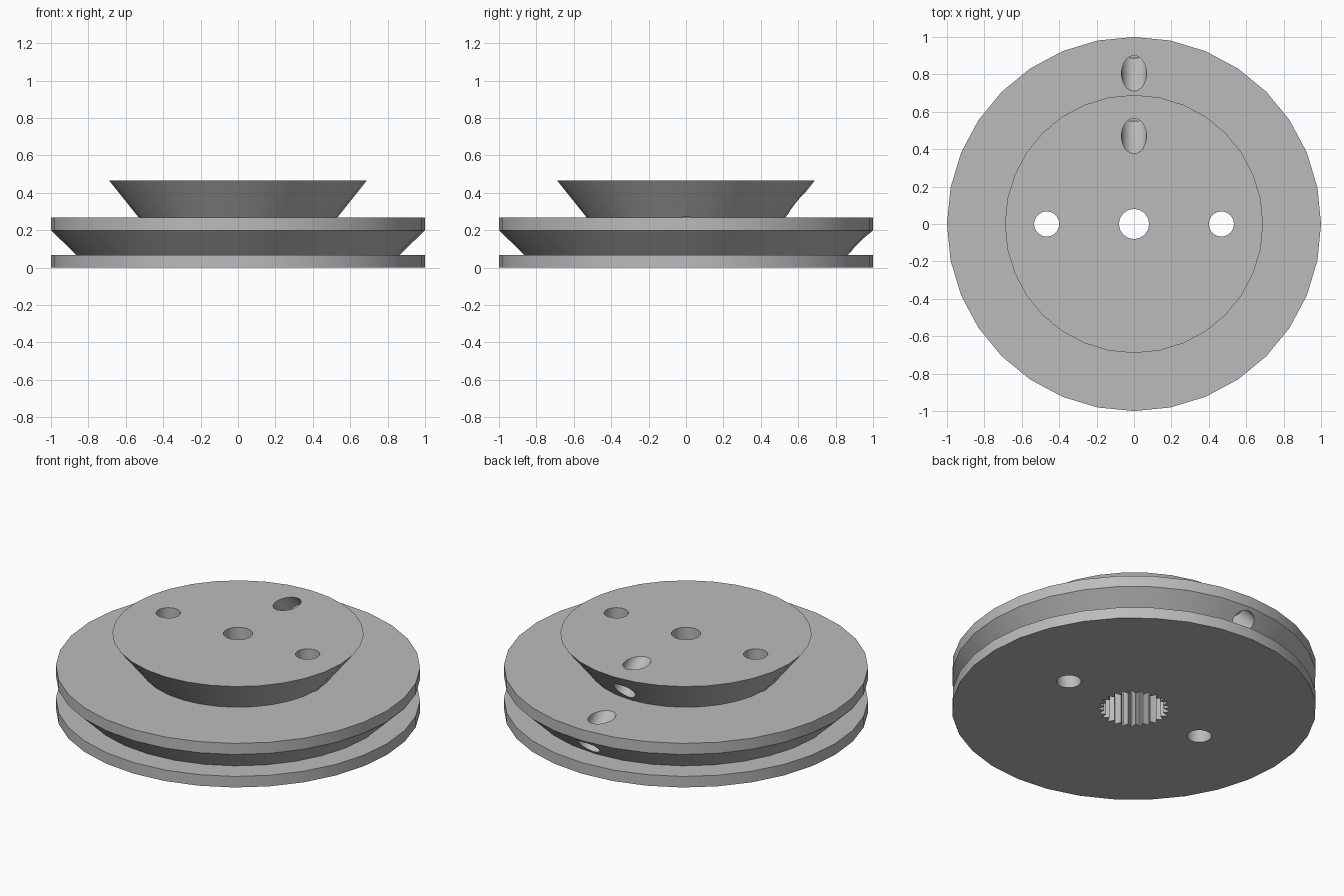
import bpy
import bmesh
from math import cos, sin, pi, radians
from mathutils import Matrix, Vector

cube = bpy.data.objects.get("Cube")
if cube:
    bpy.data.objects.remove(cube, do_unlink=True)

SIDES = 32

grey = bpy.data.materials.new("plain_grey")
grey.use_nodes = True
colour = (0.5, 0.5, 0.5, 1)
grey.diffuse_color = colour
grey.node_tree.nodes["Principled BSDF"].inputs["Base Color"].default_value = colour


def make_object(name, bm):
    bmesh.ops.recalc_face_normals(bm, faces=bm.faces)
    mesh = bpy.data.meshes.new(name)
    bm.to_mesh(mesh)
    bm.free()
    mesh.materials.append(grey)
    obj = bpy.data.objects.new(name, mesh)
    bpy.context.collection.objects.link(obj)
    return obj


def lathe(name, profile):
    """Stack of rings (radius, height), capped at both ends."""
    bm = bmesh.new()
    rings = [[bm.verts.new((r * cos(2 * pi * i / SIDES), r * sin(2 * pi * i / SIDES), z))
              for i in range(SIDES)] for r, z in profile]
    for low, high in zip(rings, rings[1:]):
        for i in range(SIDES):
            j = (i + 1) % SIDES
            bm.faces.new((low[i], low[j], high[j], high[i]))
    bm.faces.new(rings[0])
    bm.faces.new(rings[-1])
    return make_object(name, bm)


def rod(name, start, end, radius):
    """Round cutter between two points."""
    start, end = Vector(start), Vector(end)
    axis = end - start
    turn = axis.to_track_quat('Z', 'Y').to_matrix().to_4x4()
    bm = bmesh.new()
    bmesh.ops.create_cone(bm, cap_ends=True, segments=SIDES, radius1=radius, radius2=radius,
                          depth=axis.length,
                          matrix=Matrix.Translation((start + end) / 2) @ turn)
    return make_object(name, bm)


def spline_socket(name, teeth, inner, outer, depth):
    """Toothed cutter for the shaft socket."""
    bm = bmesh.new()
    ring = []
    for i in range(teeth):
        for offset, r in ((-0.5, inner), (-0.07, outer), (0.07, outer)):
            a = 2 * pi * (i + offset) / teeth + pi / 2
            ring.append(bm.verts.new((r * cos(a), r * sin(a), -0.1)))
    base = bm.faces.new(ring)
    top = bmesh.ops.extrude_face_region(bm, geom=[base])["geom"]
    bmesh.ops.translate(bm, vec=(0, 0, depth + 0.1),
                        verts=[v for v in top if isinstance(v, bmesh.types.BMVert)])
    return make_object(name, bm)


# Grooved wheel with the flared drum on top
pulley = lathe("pulley", [(1, 0), (1, 0.067), (0.863, 0.067), (1, 0.2), (1, 0.267),
                          (0.53, 0.267), (0.69, 0.467)])

# Shaft, screw and slanted cord holes
cutters = [rod("shaft_hole", (0, 0, -0.1), (0, 0, 0.6), 0.08),
           spline_socket("shaft_socket", 25, 0.165, 0.196, 0.267)]
for side in (-1, 1):
    x = side * 0.467
    cutters.append(rod("screw_hole", (x, 0, -0.1), (x, 0, 0.6), 0.067))
for y, z in ((0.805, 0.267), (0.47, 0.467)):
    cutters.append(rod("cord_hole", (0, y - 0.07, z + 0.07), (0, y + 0.142, z - 0.142), 0.067))

bpy.ops.object.select_all(action='DESELECT')
bpy.context.view_layer.objects.active = pulley
pulley.select_set(True)
for cutter in cutters:
    cut = pulley.modifiers.new(cutter.name, 'BOOLEAN')
    cut.operation = 'DIFFERENCE'
    cut.solver = 'EXACT'
    cut.object = cutter
    bpy.ops.object.modifier_apply(modifier=cut.name)
    bpy.data.objects.remove(cutter, do_unlink=True)

bpy.ops.object.shade_smooth_by_angle(angle=radians(30))
